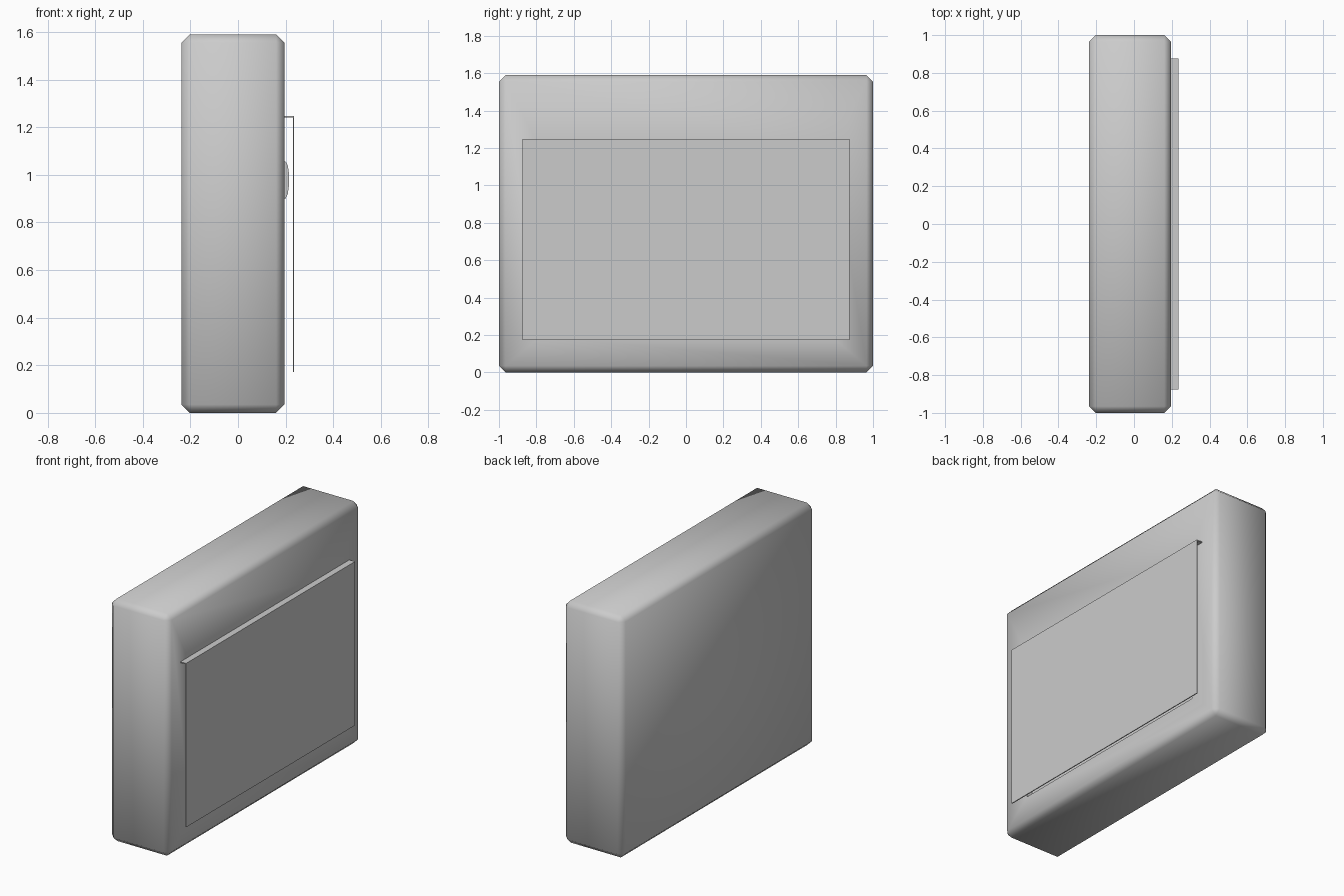
import bpy

if "Cube" in bpy.data.objects:
    bpy.data.objects.remove(bpy.data.objects["Cube"])


def activate(ob):
    bpy.ops.object.select_all(action='DESELECT')
    ob.select_set(True)
    bpy.context.view_layer.objects.active = ob


def box(name, lo, hi, bevel=0.0):
    """Box between two corners, with an optional single-step chamfer."""
    bpy.ops.mesh.primitive_cube_add(size=1, location=[(a + b) / 2 for a, b in zip(lo, hi)])
    ob = bpy.context.object
    ob.name = name
    ob.scale = [b - a for a, b in zip(lo, hi)]
    bpy.ops.object.transform_apply(location=False, rotation=False, scale=True)
    if bevel:
        m = ob.modifiers.new("chamfer", 'BEVEL')
        m.width, m.segments = bevel, 1
        bpy.ops.object.modifier_apply(modifier=m.name)
    return ob


def extrude_profile(name, profile, y0, y1):
    """Extrude a closed (x, z) profile along y."""
    n = len(profile)
    verts = [(x, y, z) for y in (y0, y1) for x, z in profile]
    faces = [[i, (i + 1) % n, n + (i + 1) % n, n + i] for i in range(n)]
    faces += [list(range(n))[::-1], list(range(n, 2 * n))]
    me = bpy.data.meshes.new(name)
    me.from_pydata(verts, [], faces)
    ob = bpy.data.objects.new(name, me)
    bpy.context.collection.objects.link(ob)
    activate(ob)
    bpy.ops.object.mode_set(mode='EDIT')
    bpy.ops.mesh.select_all(action='SELECT')
    bpy.ops.mesh.normals_make_consistent(inside=False)
    bpy.ops.object.mode_set(mode='OBJECT')
    return ob


FRONT = 0.195

# Chamfered, softly shaded cabinet with a shallow window behind the cover
cabinet = box("cabinet", (-0.238, -1, 0), (FRONT, 1, 1.59), 0.035)
cutter = box("window_cutter", (FRONT - 0.04, -0.78, 0.19), (FRONT + 0.1, 0.78, 1.2))
cut = cabinet.modifiers.new("window", 'BOOLEAN')
cut.object, cut.operation, cut.solver = cutter, 'DIFFERENCE', 'EXACT'
activate(cabinet)
bpy.ops.object.modifier_apply(modifier=cut.name)
bpy.data.objects.remove(cutter)
activate(cabinet)
bpy.ops.object.shade_smooth_by_angle(angle=0.9)

# Thin cover hanging from a top flange, open at the sides and below
t = 0.006
cover = [(FRONT, 1.247), (0.236, 1.247), (0.236, 0.172), (0.236 - t, 0.172),
         (0.236 - t, 1.247 - t), (FRONT, 1.247 - t)]
extrude_profile("cover", cover, -0.875, 0.875)

# Row of switches standing just proud of the window
switch = [(0.155, 0.90), (0.20, 0.90), (0.209, 0.92), (0.215, 0.96), (0.215, 1.0),
          (0.209, 1.04), (0.20, 1.056), (0.155, 1.056)]
for i in range(8):
    y = -0.595 + i * 0.17
    extrude_profile(f"switch_{i + 1}", switch, y - 0.06, y + 0.06)
